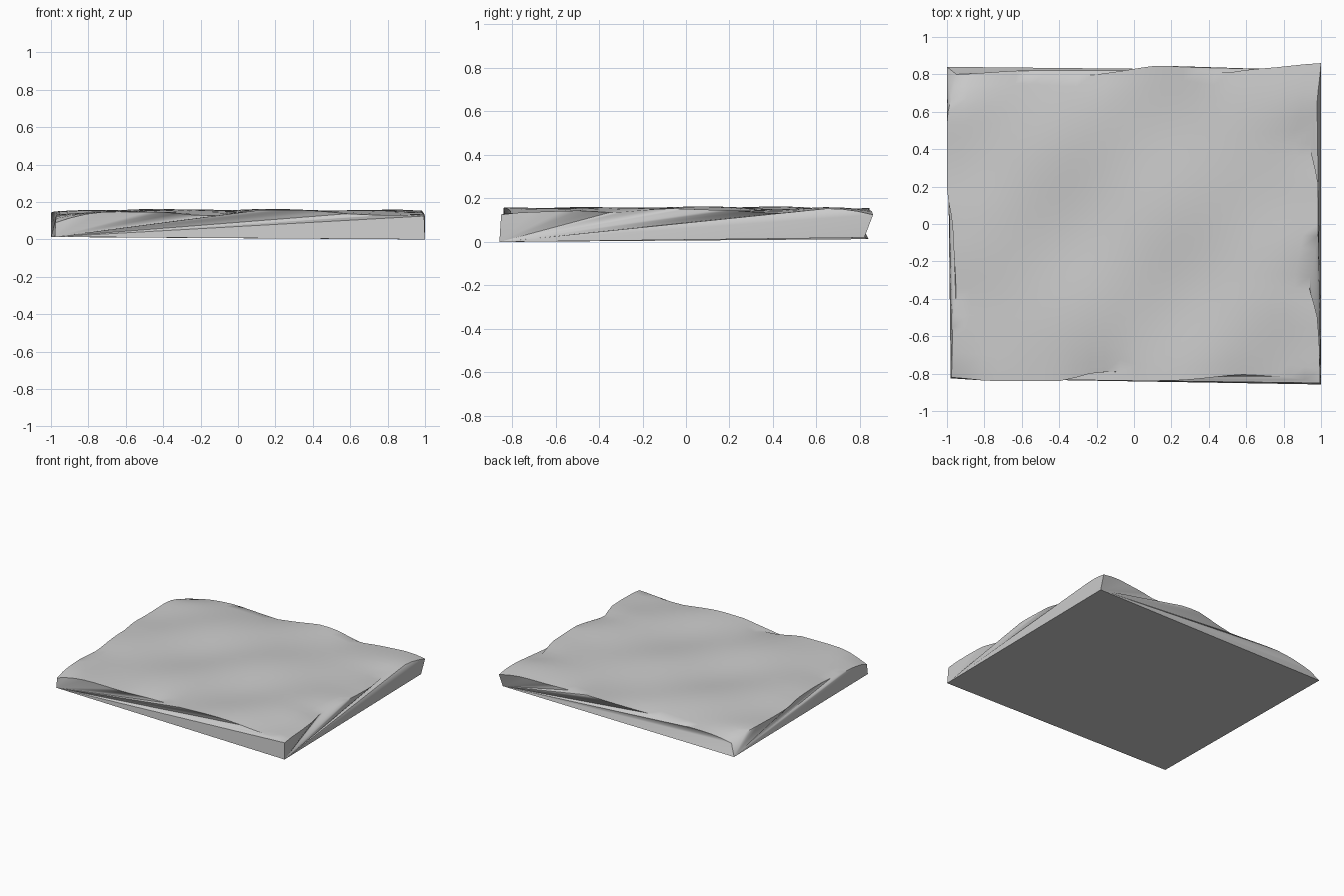
import bpy, bmesh, math
from mathutils import Vector

if "Cube" in bpy.data.objects:
    bpy.data.objects.remove(bpy.data.objects["Cube"])

N = 24  # cells per side


def curve(pts, t):
    """Eased interpolation through (position, value) pairs."""
    for (a, va), (b, vb) in zip(pts, pts[1:]):
        if t <= b:
            k = max(0, (t - a) / (b - a))
            return va + (vb - va) * (0.5 * k + 0.5 * k * k * (3 - 2 * k))
    return pts[-1][1]


# chipped outline of the top face
FRONT = [(-1, -.82), (-.78, -.84), (-.4, -.84), (-.25, -.8), (-.1, -.785), (.05, -.84),
         (.25, -.835), (.58, -.805), (.85, -.82), (1, -.85)]
BACK = [(-1, .8), (-.65, .82), (-.25, .797), (-.08, .82), (.07, .845), (.2, .845),
        (.45, .805), (.65, .83), (1, .86)]
LEFT = [(-.85, -.975), (-.55, -.97), (-.4, -.95), (0, -.97), (.2, -1), (.6, -1), (.85, -.95)]
RIGHT = [(-.85, .995), (-.63, .99), (-.5, .98), (-.33, .935), (-.05, .985), (.2, .985),
         (.45, .935), (.65, .98), (.85, 1)]

# base corners: front left, front right, back right, back left
BASE = [(-.98, -.825, .014), (1, -.858, 0), (.995, .82, .02), (-1, .84, .013)]


def top_point(u, v):
    x0, y0 = 2 * u - 1, (2 * v - 1) * .85
    xl, xr, yf, yb = curve(LEFT, y0), curve(RIGHT, y0), curve(FRONT, x0), curve(BACK, x0)
    x = (1 - u) * xl + u * xr
    y = (1 - v) * yf + v * yb
    z = .152 + .006 * math.sin(6.5 * (x - y) + .6) + .004 * math.sin(4 * x + 7 * y)
    z += .003 * math.sin(9 * x - 3 * y + 1)
    # the rim sinks where it is chipped inward
    for inset, w in ((xl + .985, 1 - u), (.985 - xr, u), (yf + .84, 1 - v), (.845 - yb, v)):
        z -= .45 * max(inset, 0) * w ** 12
    # corners are worn down, more so on the left
    worn = (abs(2 * u - 1) * abs(2 * v - 1)) ** 7
    return Vector((x, y, z - (z - (.09 if u < .5 else .125)) * worn))


bm = bmesh.new()

# rippled top
grid = [[bm.verts.new(top_point(i / N, j / N)) for j in range(N + 1)] for i in range(N + 1)]
for i in range(N):
    for j in range(N):
        bm.faces.new((grid[i][j], grid[i + 1][j], grid[i + 1][j + 1], grid[i][j + 1]))

# rim loop, counter-clockwise
rim = ([grid[i][0] for i in range(N)] + [grid[N][j] for j in range(N)]
       + [grid[i][N] for i in range(N, 0, -1)] + [grid[0][j] for j in range(N, 0, -1)])

# hewn sides: each fans from one base corner along the rim to the next corner
base = [bm.verts.new(c) for c in BASE]
for s in range(4):
    for k in range(s * N, (s + 1) * N):
        bm.faces.new((base[s], rim[(k + 1) % len(rim)], rim[k]))
    bm.faces.new((base[s], base[(s + 1) % 4], rim[(s + 1) * N % len(rim)]))

# underside
bm.faces.new(base[::-1])
bmesh.ops.recalc_face_normals(bm, faces=bm.faces)

mesh = bpy.data.meshes.new("stone_slab")
bm.to_mesh(mesh)
bm.free()
slab = bpy.data.objects.new("stone_slab", mesh)
bpy.context.collection.objects.link(slab)
bpy.context.view_layer.objects.active = slab
slab.select_set(True)
bpy.ops.object.shade_smooth_by_angle(angle=math.radians(40))
